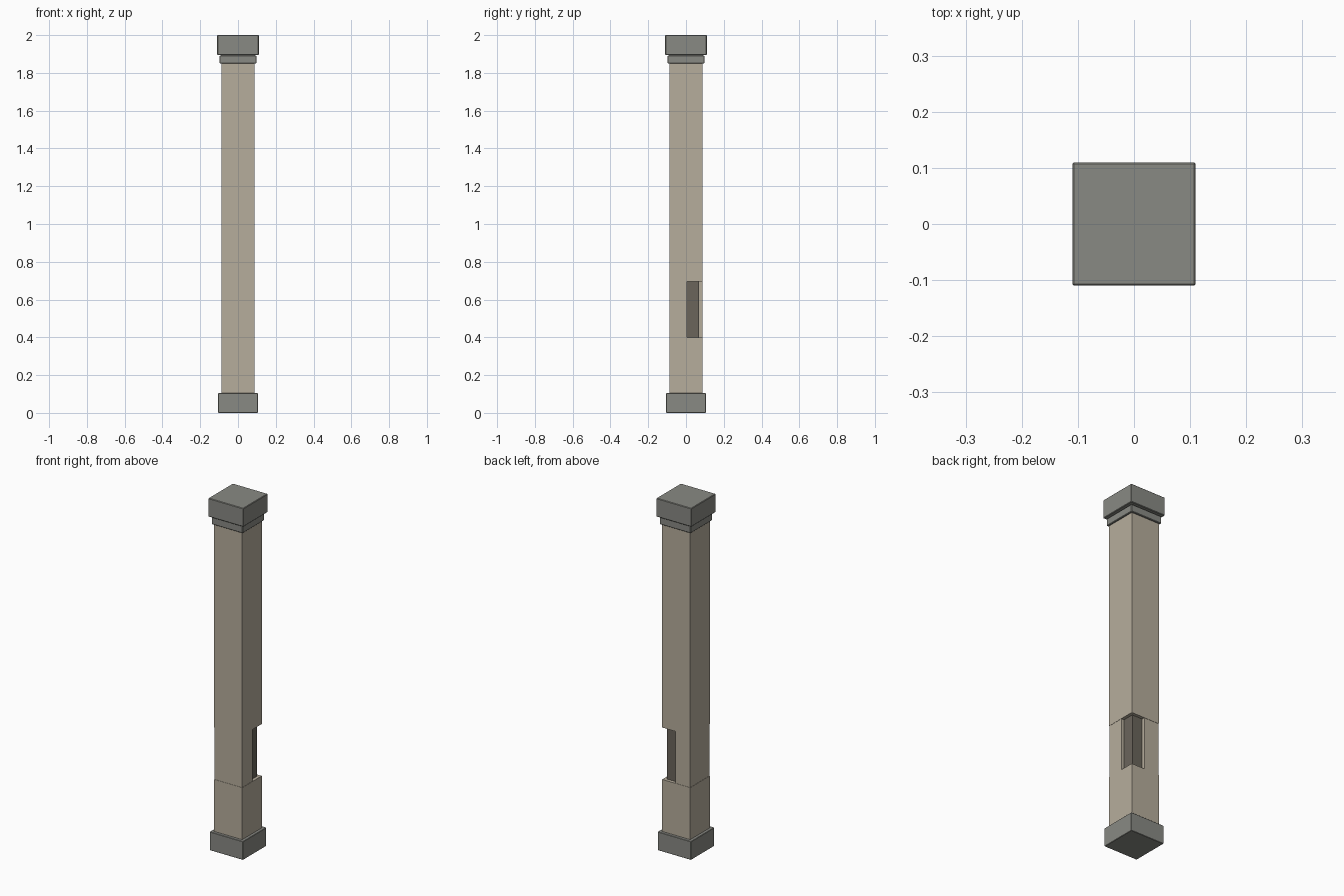
import bpy
import bmesh

old = bpy.data.objects.get("Cube")
if old:
    bpy.data.objects.remove(old, do_unlink=True)


def make_material(name, rgb):
    mat = bpy.data.materials.new(name)
    mat.use_nodes = True
    color = (*rgb, 1.0)
    mat.diffuse_color = color
    mat.node_tree.nodes["Principled BSDF"].inputs["Base Color"].default_value = color
    return mat


stone = make_material("beige stone", (0.47, 0.42, 0.335))
trim = make_material("grey trim", (0.25, 0.253, 0.23))
dark = make_material("dark core", (0.145, 0.13, 0.105))


def prism(name, outline, bottom, top, mat, bevel=0.0):
    """Extrude a flat outline between two heights."""
    bm = bmesh.new()
    face = bm.faces.new([bm.verts.new((x, y, bottom)) for x, y in outline])
    ext = bmesh.ops.extrude_face_region(bm, geom=[face])
    verts = [g for g in ext["geom"] if isinstance(g, bmesh.types.BMVert)]
    bmesh.ops.translate(bm, verts=verts, vec=(0, 0, top - bottom))
    bmesh.ops.recalc_face_normals(bm, faces=bm.faces[:])
    mesh = bpy.data.meshes.new(name)
    bm.to_mesh(mesh)
    bm.free()
    mesh.materials.append(mat)
    obj = bpy.data.objects.new(name, mesh)
    bpy.context.collection.objects.link(obj)
    if bevel:
        mod = obj.modifiers.new("edge_bevel", "BEVEL")
        mod.width = bevel
        mod.segments = 1
    return obj


def square(h):
    return [(-h, -h), (h, -h), (h, h), (-h, h)]


# Base and capital
prism("base_block", square(0.105), 0.0, 0.105, trim, 0.002)
prism("capital_collar", square(0.097), 1.85, 1.892, trim, 0.003)
prism("capital_neck", square(0.09), 1.88, 1.9, trim)
prism("capital_block", square(0.11), 1.895, 2.0, trim, 0.003)

# Shaft above and below the open section
half = 0.088
prism("lower_shaft", square(half), 0.1, 0.4, stone)
prism("upper_shaft", square(half), 0.695, 1.86, stone)

# Open section: cladding missing from the back corner, core showing through
m, cut, inner = 0.0865, 0.005, 0.06
cladding = [(-m, -m), (m, -m), (m, cut), (inner, cut), (inner, inner),
            (cut, inner), (cut, m), (-m, m)]
prism("middle_cladding", cladding, 0.4, 0.695, stone)
prism("inner_core", square(0.07), 0.39, 0.7, dark)
